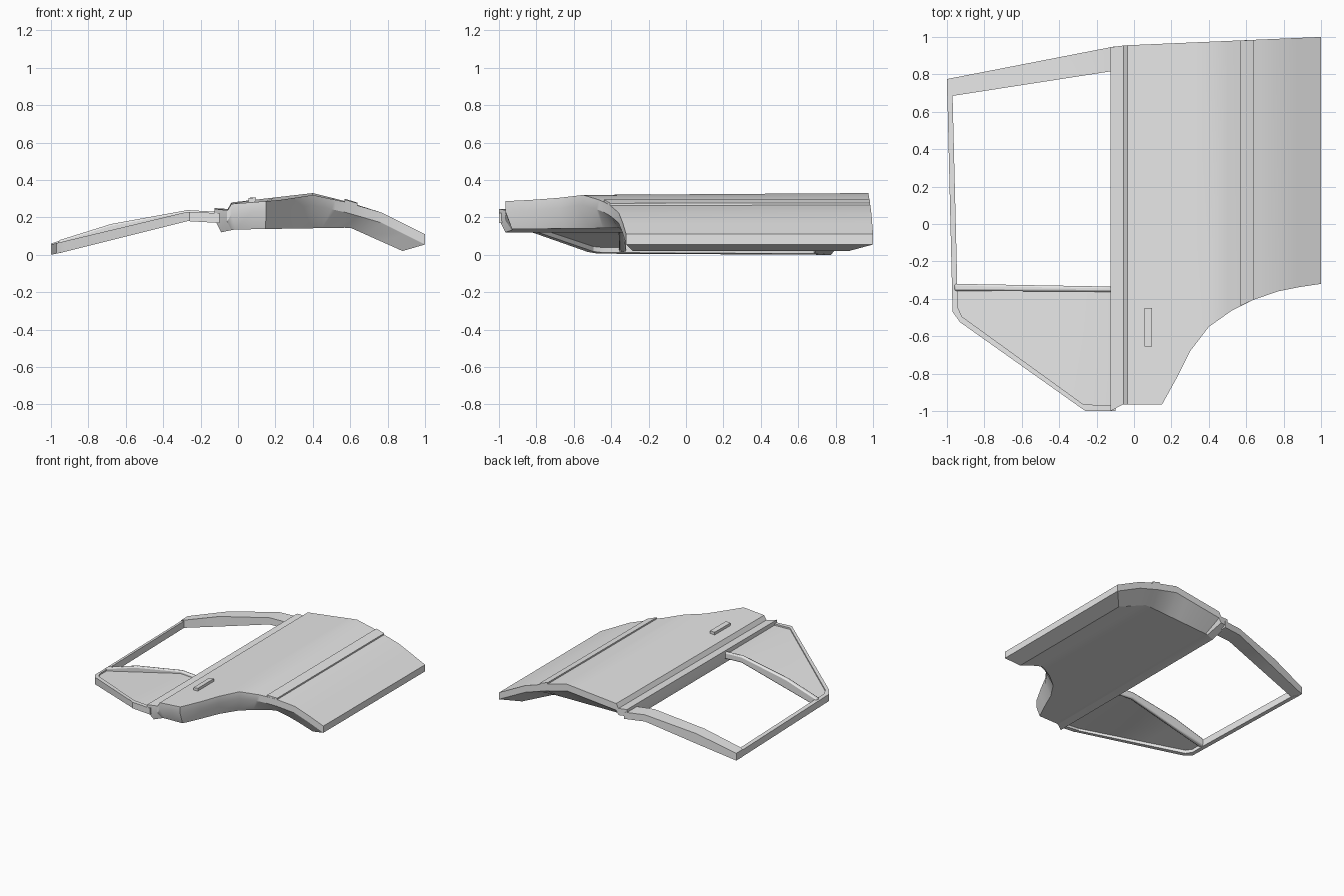
import bpy, bmesh, math
from mathutils import Vector

cube = bpy.data.objects.get("Cube")
if cube:
    bpy.data.objects.remove(cube, do_unlink=True)

grey = bpy.data.materials.new("light grey")
grey.use_nodes = True
grey.diffuse_color = (0.8, 0.8, 0.8, 1)
grey.node_tree.nodes["Principled BSDF"].inputs["Base Color"].default_value = (0.8, 0.8, 0.8, 1)


def profile(points):
    """Piecewise linear height along x."""
    def height(x):
        if x <= points[0][0]:
            return points[0][1]
        for (a, za), (b, zb) in zip(points, points[1:]):
            if x <= b:
                return za + (zb - za) * (x - a) / (b - a)
        return points[-1][1]
    return height


def loft(name, outline, cuts, layers, bevel=0):
    """Slice a plan outline at the given x values, then stack it through the layers."""
    flat = bmesh.new()
    flat.faces.new([flat.verts.new((x, y, 0)) for x, y in outline])
    for x in cuts:
        bmesh.ops.bisect_plane(flat, geom=flat.verts[:] + flat.edges[:] + flat.faces[:],
                               dist=1e-5, plane_co=(x, 0, 0), plane_no=(1, 0, 0))
    flat.verts.index_update()
    solid = bmesh.new()
    rings = [[solid.verts.new(layer(v.co.x, v.co.y)) for v in flat.verts] for layer in layers]
    for ring in (rings[0], rings[-1]):
        for f in flat.faces:
            solid.faces.new([ring[v.index] for v in f.verts])
    for upper, lower in zip(rings, rings[1:]):
        for e in flat.edges:
            if e.is_boundary:
                a, b = (v.index for v in e.verts)
                solid.faces.new((upper[a], upper[b], lower[b], lower[a]))
    bmesh.ops.recalc_face_normals(solid, faces=solid.faces)
    mesh = bpy.data.meshes.new(name)
    solid.to_mesh(mesh)
    solid.free()
    flat.free()
    mesh.materials.append(grey)
    obj = bpy.data.objects.new(name, mesh)
    bpy.context.collection.objects.link(obj)
    if bevel:
        mod = obj.modifiers.new("soft edges", "BEVEL")
        mod.width, mod.segments = bevel, 2
    bpy.ops.object.select_all(action="DESELECT")
    obj.select_set(True)
    bpy.context.view_layer.objects.active = obj
    bpy.ops.object.shade_smooth_by_angle(angle=math.radians(28))
    return obj


# Cross-section heights
skin = profile([(-.125, .25), (-.055, .245), (-.035, .28), (.4, .33), (.58, .285), (.77, .225), (1, .11)])
lining = profile([(-.09, .12), (-.02, .135), (.6, .145), (.88, .02)])
rail_top = profile([(-1, .06), (-.68, .16), (-.27, .235), (-.1, .225)])
edge_top = profile([(-1, .055), (-.27, .23), (-.1, .222)])
frame_base = profile([(-1, 0), (-.95, .01), (-.27, .18), (-.1, .17)])


def skin_z(x, y):
    # The bulge falls slightly towards the front
    return skin(x) - .0095 * (1 - y) * max(0, 1 - abs(x - .25) / .5)


def over_skin(offset):
    return lambda x, y: (x, y, skin_z(x, y) + offset)


def along(height, offset=0):
    return lambda x, y: (x, y, height(x) + offset)


def lining_layer(x, y):
    px = -.09 + (x + .125) * .862
    py = y - .13 if y > .5 else y + .035
    return px, py, lining(px)


# Lower door body: outer skin, rim and bulging inner lining
door_outline = [(-.125, .945), (-.05, .955), (1, 1), (1, -.32), (.88, -.338), (.77, -.36),
                (.64, -.405), (.52, -.465), (.4, -.55), (.3, -.68), (.23, -.82),
                (.15, -.965), (-.06, -.965), (-.125, -1)]
loft("door_body", door_outline, [-.055, -.035, .07, .2, .3, .4, .5, .58, .64, .68, .77, .88],
     [over_skin(0), over_skin(-.055), lining_layer])

# Window frame
loft("rear_rail", [(-.1, .95), (-.1, .82), (-.97, .685), (-.999, .685), (-1, .775)],
     [-.68, -.27], [along(rail_top), along(frame_base)])
loft("side_and_front_rail",
     [(-1, .775), (-.97, .685), (-.945, -.32), (-.945, -.44), (-.92, -.495), (-.27, -.965),
      (-.1, -.97), (-.1, -1), (-.26, -1), (-.93, -.525), (-.97, -.47)],
     [-.27], [along(edge_top), along(frame_base)])
loft("window_sash_bar", [(-.96, -.32), (-.1, -.335), (-.1, -.363), (-.96, -.357)],
     [-.68, -.27], [along(rail_top, .004), along(frame_base, .004)], bevel=.01)

# Solid quarter panel ahead of the window
loft("quarter_panel",
     [(-.955, -.345), (-.955, -.44), (-.925, -.5), (-.27, -.975), (-.1, -.98), (-.1, -.345)],
     [-.68, -.27], [along(edge_top, -.012), along(edge_top, -.03)])

# Raised trim strip and handle
loft("trim_strip", [(.57, -.437), (.64, -.405), (.64, .984), (.57, .981)], [.59, .62],
     [over_skin(.012), over_skin(-.01)])
loft("door_handle", [(.055, -.655), (.095, -.655), (.095, -.45), (.055, -.45)], [],
     [over_skin(.022), over_skin(-.01)])
